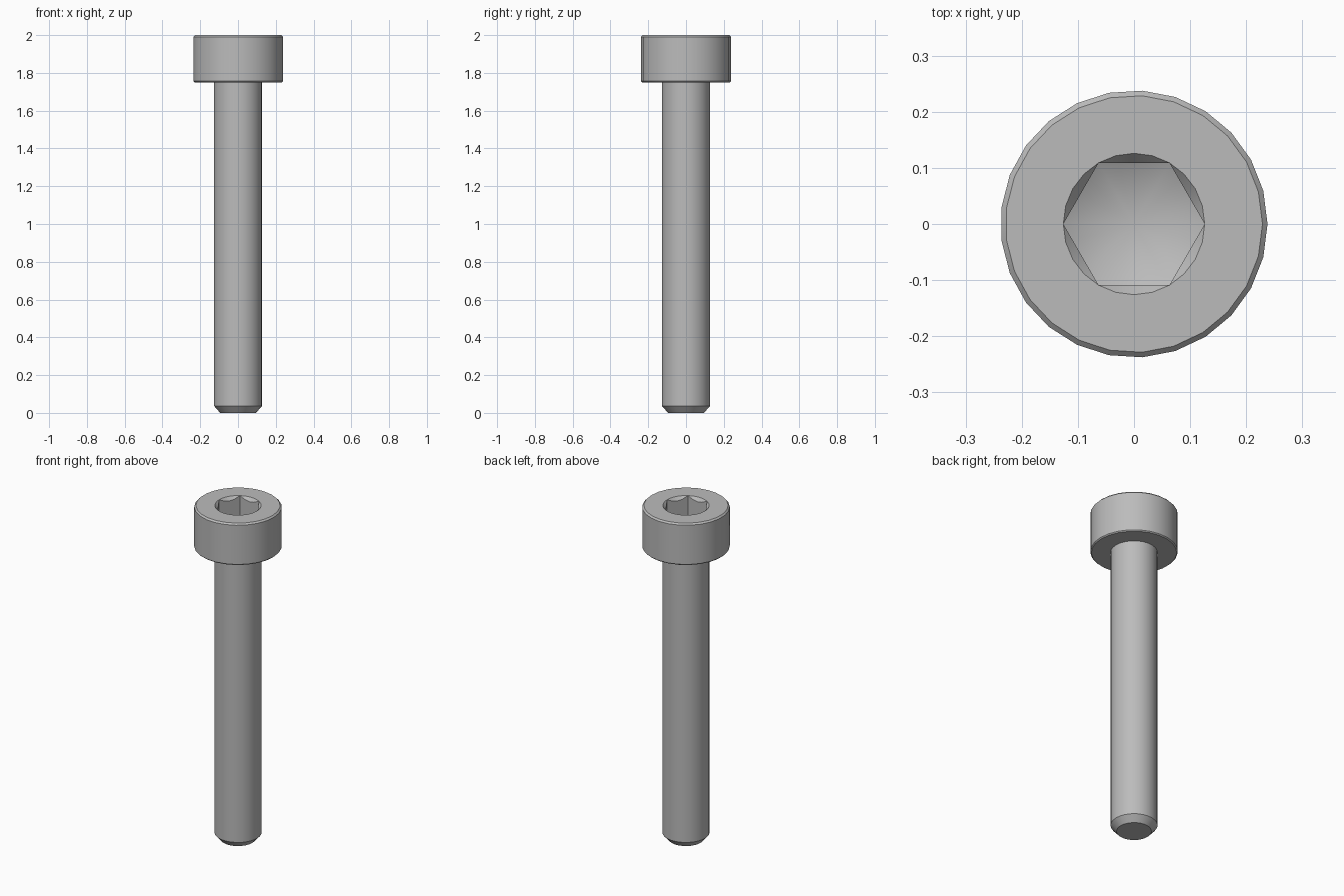
import bpy, bmesh, math

if "Cube" in bpy.data.objects:
    bpy.data.objects.remove(bpy.data.objects["Cube"])

steel = bpy.data.materials.new("steel grey")
steel.use_nodes = True
GREY = (0.5, 0.5, 0.5, 1)
steel.diffuse_color = GREY
steel.node_tree.nodes["Principled BSDF"].inputs["Base Color"].default_value = GREY

SIDES = 25          # round outer surfaces
HEX_R = 0.126       # socket corner radius
HEX_STEPS = 4       # points along each socket flat


def round_ring(bm, r, z, n=SIDES):
    return [bm.verts.new((r * math.cos(math.tau * i / n), r * math.sin(math.tau * i / n), z))
            for i in range(n)]


def hex_ring(bm, height):
    """Hexagon with corners on the x axis; height(r) sets z from the radius."""
    ring = []
    n = 6 * HEX_STEPS
    for i in range(n):
        a = math.tau * i / n
        off = a % (math.pi / 3) - math.pi / 6
        if i % HEX_STEPS == 0:
            off = math.pi / 6
        r = HEX_R * math.cos(math.pi / 6) / math.cos(off)
        ring.append(bm.verts.new((r * math.cos(a), r * math.sin(a), height(r))))
    return ring


def skin(bm, rings):
    for a, b in zip(rings, rings[1:]):
        n = len(a)
        for i in range(n):
            j = (i + 1) % n
            bm.faces.new((a[i], a[j], b[j], b[i]))


def finish(bm, name):
    bmesh.ops.remove_doubles(bm, verts=bm.verts[:], dist=0.00005)
    bmesh.ops.recalc_face_normals(bm, faces=bm.faces[:])
    mesh = bpy.data.meshes.new(name)
    bm.to_mesh(mesh)
    bm.free()
    mesh.materials.append(steel)
    obj = bpy.data.objects.new(name, mesh)
    bpy.context.collection.objects.link(obj)
    bpy.ops.object.select_all(action="DESELECT")
    obj.select_set(True)
    bpy.context.view_layer.objects.active = obj
    bpy.ops.object.shade_smooth_by_angle(angle=math.radians(28))
    return obj


# Shank with chamfered tip
bm = bmesh.new()
rings = [round_ring(bm, r, z) for r, z in [(0.095, 0), (0.128, 0.037), (0.128, 1.75)]]
skin(bm, rings)
bm.faces.new(rings[0])
finish(bm, "shank")

# Head: underside, edge bevels and wall
bm = bmesh.new()
outer = [round_ring(bm, r, z) for r, z in
         [(0.128, 1.75), (0.232, 1.75), (0.238, 1.756), (0.238, 1.991), (0.229, 2.0)]]
skin(bm, outer)

# Hexagonal socket: countersunk rim, flat walls, drilled conical floor
rim = round_ring(bm, HEX_R, 2.0, 6 * HEX_STEPS)
lip = hex_ring(bm, lambda r: 2.0 - (HEX_R - r) * 1.2)
base = hex_ring(bm, lambda r: 1.87 - (HEX_R - r) * 0.5)
skin(bm, [rim, lip, base])
apex = bm.verts.new((0, 0, 1.87 - HEX_R * 0.5))
for i, v in enumerate(base):
    bm.faces.new((v, base[(i + 1) % len(base)], apex))

# Flat top between the bevel and the socket rim
loops = [bm.edges.get((ring[i], ring[(i + 1) % len(ring)]))
         for ring in (outer[-1], rim) for i in range(len(ring))]
bmesh.ops.bridge_loops(bm, edges=loops)
finish(bm, "head")
